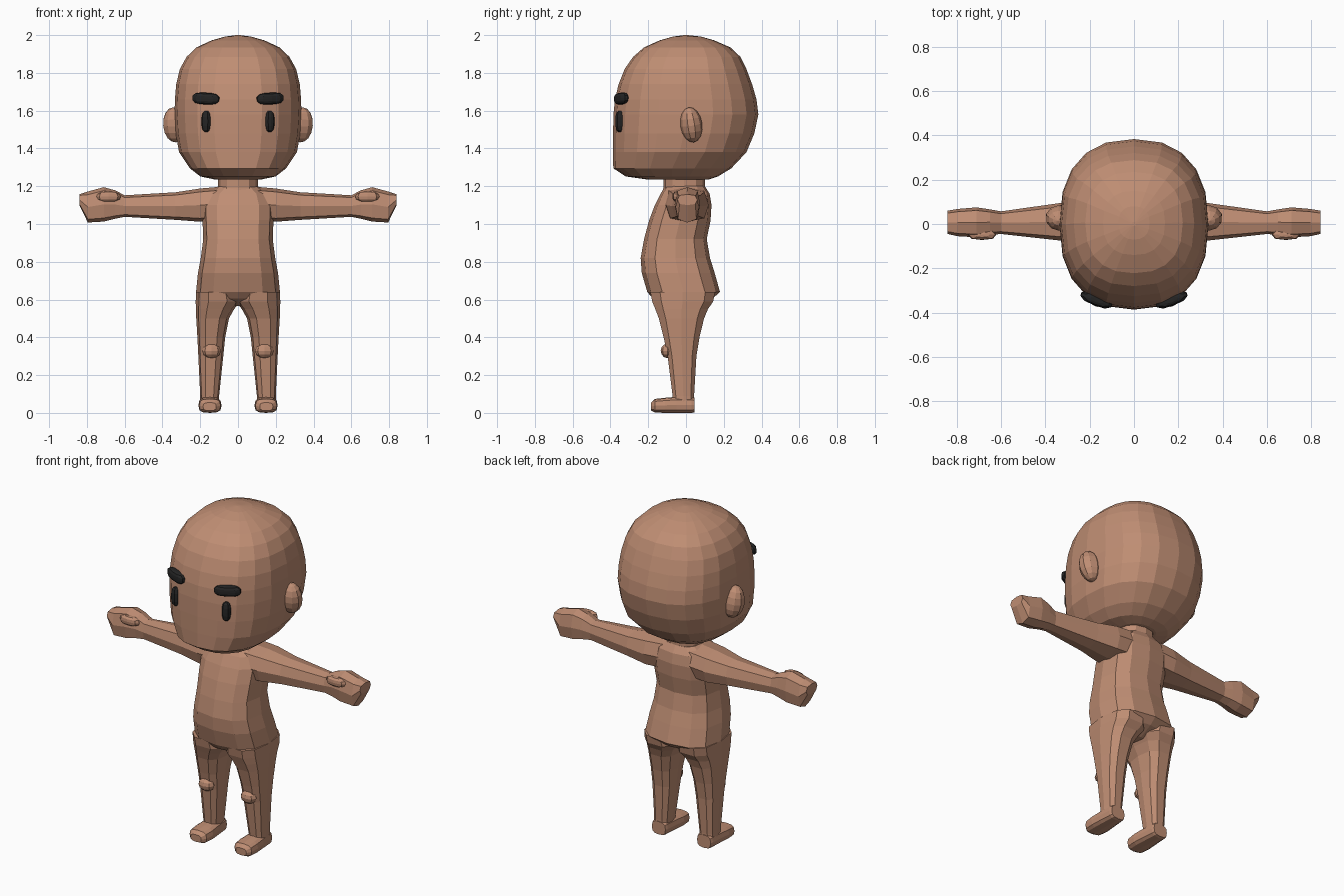
import bpy, bmesh, math
from mathutils import Matrix, Vector, Euler


def material(name, rgb):
    m = bpy.data.materials.new(name)
    m.diffuse_color = (*rgb, 1)
    return m


skin = material("skin tan", (0.52, 0.268, 0.172))
dark = material("dark grey", (0.018, 0.018, 0.018))


def finish(name, bm, mat, mirror):
    bmesh.ops.recalc_face_normals(bm, faces=bm.faces)
    me = bpy.data.meshes.new(name)
    bm.to_mesh(me)
    bm.free()
    me.materials.append(mat)
    ob = bpy.data.objects.new(name, me)
    bpy.context.collection.objects.link(ob)
    if mirror:
        mod = ob.modifiers.new("mirror", 'MIRROR')
        mod.use_mirror_merge = False
    return ob


def loft(name, rings, axis='z', sides=12, power=2.4, mirror=False):
    """Skin rings (t, u0, u1, v0, v1) of rounded-square section along an axis."""
    bm = bmesh.new()
    loops = []
    for t, u0, u1, v0, v1 in rings:
        loop = []
        for i in range(sides):
            a = 2 * math.pi * i / sides
            c, s = math.cos(a), math.sin(a)
            u = (u0 + u1) / 2 + (u1 - u0) / 2 * math.copysign(abs(c) ** (2 / power), c)
            v = (v0 + v1) / 2 + (v1 - v0) / 2 * math.copysign(abs(s) ** (2 / power), s)
            loop.append(bm.verts.new({'z': (u, v, t), 'x': (t, u, v), 'y': (u, t, v)}[axis]))
        loops.append(loop)
    for a, b in zip(loops, loops[1:]):
        for i in range(sides):
            j = (i + 1) % sides
            bm.faces.new((a[i], a[j], b[j], b[i]))
    bm.faces.new(loops[0])
    bm.faces.new(loops[-1])
    return finish(name, bm, skin, mirror)


def blob(name, loc, radii, mat, rot=(0, 0, 0), power=2.0, seg=10):
    """Mirrored ellipsoid; a higher power makes it boxier."""
    bm = bmesh.new()
    bmesh.ops.create_uvsphere(bm, u_segments=seg, v_segments=seg - 2, radius=1)
    for v in bm.verts:
        v.co /= sum(abs(c) ** power for c in v.co) ** (1 / power)
    m = Matrix.Translation(Vector(loc)) @ Euler([math.radians(r) for r in rot]).to_matrix().to_4x4()
    bm.transform(m @ Matrix.Diagonal((*radii, 1)))
    return finish(name, bm, mat, True)


# Head: wide rounded skull with a flat face and chin edge (z, half width, front, back)
head = [(1.235, .12, -.20, .12), (1.252, .20, -.32, .17), (1.295, .255, -.385, .24),
        (1.38, .312, -.386, .32), (1.48, .33, -.386, .362), (1.58, .336, -.384, .383),
        (1.66, .334, -.376, .373), (1.74, .327, -.357, .35), (1.82, .308, -.325, .32),
        (1.885, .272, -.28, .288), (1.935, .22, -.222, .235), (1.972, .14, -.14, .15),
        (1.992, .07, -.07, .08), (2.0, .01, -.01, .01)]
loft("head", [(z, -w, w, f, b) for z, w, f, b in head], sides=20)

# Neck and torso
loft("neck", [(1.15, -.12, .12, -.13, .11), (1.19, -.105, .105, -.12, .10),
              (1.26, -.105, .105, -.12, .10)])
torso = [(.565, .06, -.08, .06), (.605, .19, -.175, .14), (.64, .222, -.205, .18),
         (.74, .212, -.234, .152), (.82, .197, -.24, .127), (.92, .184, -.222, .11),
         (1.02, .188, -.195, .13), (1.10, .19, -.165, .135), (1.16, .165, -.135, .125),
         (1.20, .105, -.11, .10)]
loft("torso", [(z, -w, w, f, b) for z, w, f, b in torso], power=2.6)

# Arms ending in mitten fists, with thumbs on the front
loft("arms", [(.06, -.12, .12, 1.02, 1.2), (.2, -.105, .12, 1.012, 1.188),
              (.33, -.075, .095, 1.022, 1.168), (.6, -.045, .057, 1.038, 1.152),
              (.65, -.05, .066, 1.028, 1.178), (.71, -.06, .075, 1.013, 1.195),
              (.795, -.055, .068, 1.008, 1.172), (.84, -.045, .06, 1.10, 1.157)],
     axis='x', sides=8, power=3, mirror=True)
blob("thumbs", (.685, -.048, 1.145), (.064, .024, .027), skin, power=2.6, seg=8)

# Legs, knees and feet
loft("legs", [(.05, .105, .20, -.07, .045), (.09, .10, .20, -.073, .045),
              (.30, .078, .21, -.10, .058), (.40, .068, .215, -.122, .075),
              (.50, .048, .221, -.148, .10), (.55, .02, .223, -.168, .122),
              (.59, -.01, .224, -.185, .15), (.64, .0, .222, -.195, .16)],
     sides=10, power=2.7, mirror=True)
blob("knees", (.14, -.098, .328), (.05, .036, .038), skin, seg=8)
loft("feet", [(-.185, .115, .185, .012, .055), (-.165, .092, .206, .002, .074),
              (-.11, .087, .21, 0, .08), (-.05, .092, .206, 0, .085),
              (.03, .10, .20, 0, .085), (.045, .105, .195, .003, .08)],
     axis='y', sides=12, power=3, mirror=True)

# Ears, eyes and eyebrows
blob("ears", (.335, .028, 1.525), (.064, .058, .094), skin, (8, 5, 0))
blob("eyes", (.168, -.350, 1.543), (.024, .022, .056), dark, (0, 0, 20), 3)
blob("eyebrows", (.17, -.342, 1.664), (.075, .026, .031), dark, (0, -3, 21), 3)
